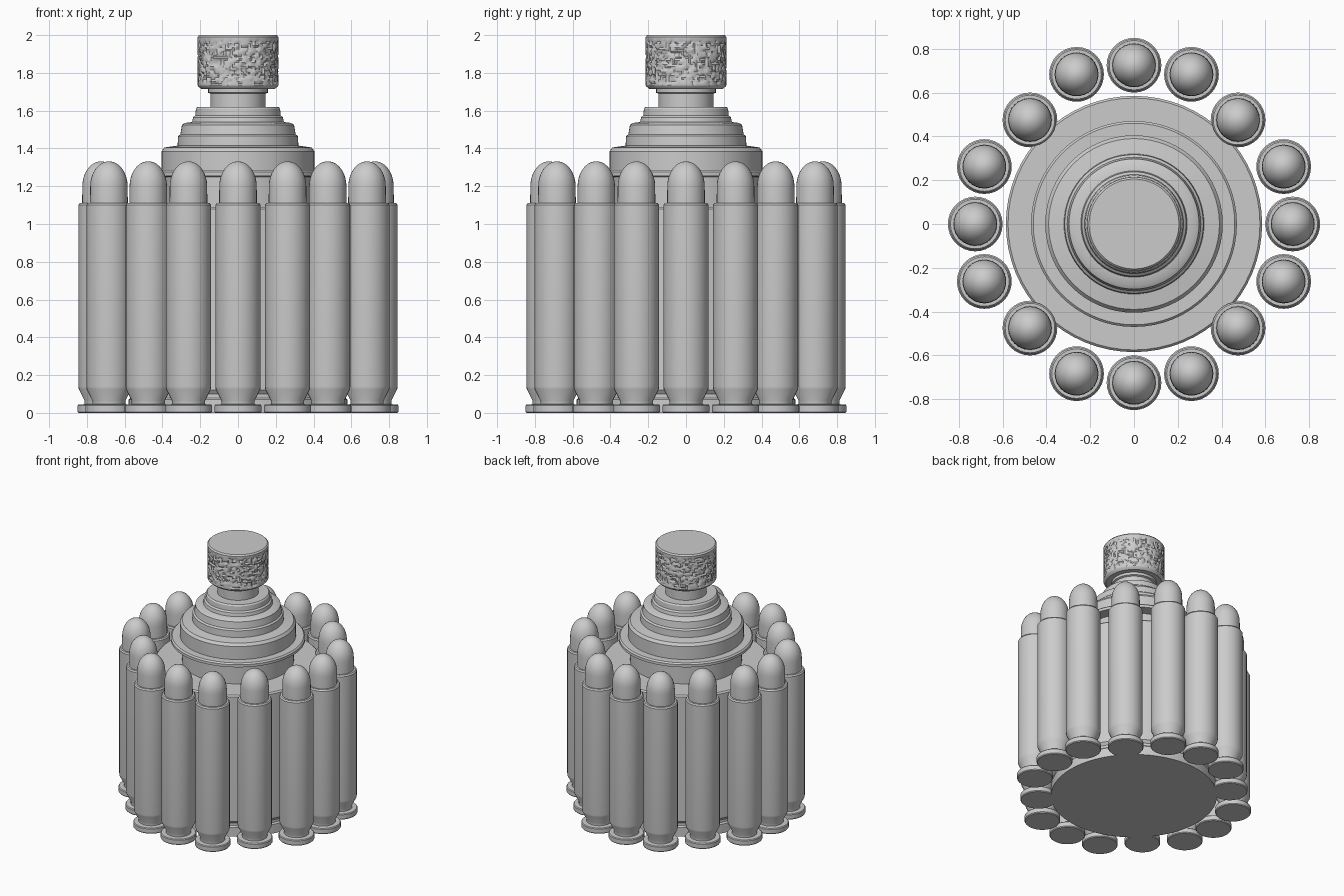
import bpy, bmesh, math, random

if "Cube" in bpy.data.objects:
    bpy.data.objects.remove(bpy.data.objects["Cube"])

random.seed(4)


def lathe(name, profile, sides, rough=None):
    """Revolve (radius, z) points around z; ends are capped. rough = (z0, z1, depth)."""
    bm = bmesh.new()
    rings = []
    for r, z in profile:
        ring = []
        for i in range(sides):
            a = 2 * math.pi * i / sides
            rr = r
            if rough and rough[0] < z < rough[1]:
                rr -= random.choice((0, 0, 1)) * rough[2]
            ring.append(bm.verts.new((rr * math.cos(a), rr * math.sin(a), z)))
        rings.append(ring)
    for low, high in zip(rings, rings[1:]):
        for i in range(sides):
            j = (i + 1) % sides
            bm.faces.new((low[i], low[j], high[j], high[i]))
    bm.faces.new(rings[0][::-1])
    bm.faces.new(rings[-1])
    mesh = bpy.data.meshes.new(name)
    bm.to_mesh(mesh)
    bm.free()
    ob = bpy.data.objects.new(name, mesh)
    bpy.context.collection.objects.link(ob)
    bpy.ops.object.select_all(action='DESELECT')
    ob.select_set(True)
    bpy.context.view_layer.objects.active = ob
    bpy.ops.object.shade_smooth_by_angle(angle=math.radians(30))
    return ob


# central drum with a low base flange
lathe("drum", [(0.58, 0), (0.58, 0.07), (0.57, 0.08), (0.57, 0.10),
               (0.585, 0.12), (0.585, 1.08), (0.575, 1.09)], 64)

# collar and wide flange under the stepped cap
lathe("collar", [(0.39, 1.08), (0.39, 1.25), (0.47, 1.255), (0.47, 1.275),
                 (0.46, 1.285)], 64)

# stepped cap
lathe("stepped_cap", [(0.405, 1.28), (0.405, 1.385), (0.39, 1.405), (0.32, 1.415),
                      (0.317, 1.465), (0.305, 1.475), (0.297, 1.525), (0.28, 1.535),
                      (0.243, 1.54), (0.238, 1.565), (0.226, 1.575), (0.223, 1.61),
                      (0.215, 1.62)], 64)

# neck with a small ring below the knob
lathe("neck", [(0.145, 1.61), (0.145, 1.69), (0.158, 1.695), (0.158, 1.73)], 48)

# knob with a rough knurled grip
grip = [(0.214, 1.735 + 0.24 * i / 24) for i in range(25)]
lathe("knob", [(0.195, 1.715), (0.212, 1.73)] + grip + [(0.214, 1.99), (0.205, 2.0)],
      110, rough=(1.736, 1.974, 0.008))

# cartridge: rim, groove, case and rounded nose
case = [(0.12, 0), (0.125, 0.006), (0.125, 0.038), (0.12, 0.044), (0.088, 0.046),
        (0.088, 0.065), (0.118, 0.125), (0.12, 0.14), (0.12, 1.10), (0.113, 1.11),
        (0.1, 1.11)]
nose = [(0.1, 1.12), (0.099, 1.20)]
for i in range(1, 9):
    t = math.radians(i * 10.8)
    nose.append((0.099 * math.cos(t), 1.20 + 0.132 * math.sin(t)))
cartridge = lathe("cartridge", case + nose, 32)

# sixteen cartridges around the drum; the diagonal ones sit slightly closer in
spots = []
for q in range(4):
    for angle, radius in ((0, 0.725), (21, 0.732), (45, 0.672), (69, 0.732)):
        spots.append((math.radians(angle + 90 * q), radius))
# side and front positions differ: quarter turns keep the layout symmetric
for n, (a, r) in enumerate(spots):
    ob = cartridge if n == 0 else cartridge.copy()
    if n:
        bpy.context.collection.objects.link(ob)
    ob.name = f"cartridge_{n + 1}"
    ob.location = (r * math.cos(a), r * math.sin(a), 0)
